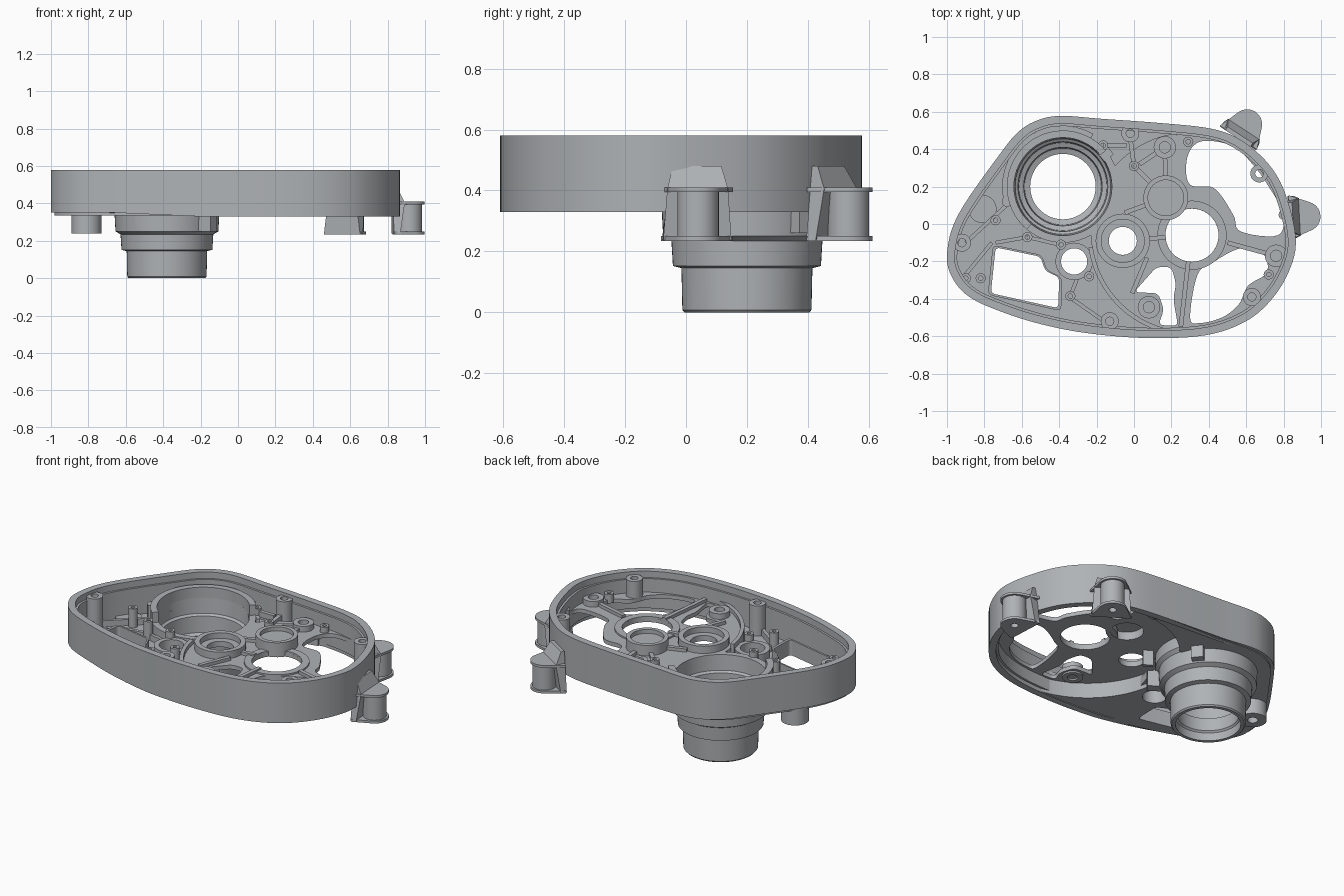
import bpy, bmesh, math
from mathutils import Vector

cube = bpy.data.objects.get("Cube")
if cube:
    bpy.data.objects.remove(cube)

metal = bpy.data.materials.new("cast_grey_metal")
metal.use_nodes = True
grey = (0.43, 0.45, 0.465, 1)
metal.diffuse_color = grey
metal.node_tree.nodes["Principled BSDF"].inputs["Base Color"].default_value = grey


# ---- helpers ----
def shade(ob):
    bpy.ops.object.select_all(action='DESELECT')
    ob.select_set(True)
    bpy.context.view_layer.objects.active = ob
    bpy.ops.object.shade_smooth_by_angle(angle=math.radians(35))
    for p in ob.data.polygons:
        if abs(p.normal.z) > 0.99:
            p.use_smooth = False


def finish(name, bm):
    bmesh.ops.remove_doubles(bm, verts=bm.verts, dist=1e-5)
    bmesh.ops.recalc_face_normals(bm, faces=bm.faces)
    me = bpy.data.meshes.new(name)
    bm.to_mesh(me)
    bm.free()
    me.materials.append(metal)
    ob = bpy.data.objects.new(name, me)
    bpy.context.collection.objects.link(ob)
    shade(ob)
    return ob


def slab(name, loops, z0, z1):
    """Flat plate: first loop is the edge, further loops are holes."""
    cu = bpy.data.curves.new(name + "_profile", 'CURVE')
    cu.dimensions, cu.fill_mode = '2D', 'BOTH'
    cu.extrude = (z1 - z0) / 2
    for loop in loops:
        sp = cu.splines.new('POLY')
        sp.points.add(len(loop) - 1)
        for p, (x, y) in zip(sp.points, loop):
            p.co = (x, y, 0, 1)
        sp.use_cyclic_u = True
    tmp = bpy.data.objects.new(name + "_profile", cu)
    bpy.context.collection.objects.link(tmp)
    me = bpy.data.meshes.new_from_object(tmp.evaluated_get(bpy.context.evaluated_depsgraph_get()))
    bm = bmesh.new()
    bm.from_mesh(me)
    bmesh.ops.translate(bm, verts=bm.verts, vec=(0, 0, (z0 + z1) / 2))
    bpy.data.objects.remove(tmp)
    bpy.data.curves.remove(cu)
    bpy.data.meshes.remove(me)
    return finish(name, bm)


def circle(c, r, n=40):
    return [(c[0] + r * math.cos(2 * math.pi * i / n), c[1] + r * math.sin(2 * math.pi * i / n)) for i in range(n)]


def smooth_loop(pts, steps=6):
    out, n = [], len(pts)
    for i in range(n):
        a, b, c, d = (Vector(pts[(i + k) % n]) for k in (-1, 0, 1, 2))
        for s in range(steps):
            t = s / steps
            out.append(tuple(0.5 * (2 * b + (c - a) * t + (2 * a - 5 * b + 4 * c - d) * t * t
                                    + (3 * b - a - 3 * c + d) * t ** 3)))
    return out


def round_corners(pts, r, steps=5):
    out = []
    for i, p in enumerate(pts):
        p, a, b = Vector(p), Vector(pts[i - 1]), Vector(pts[(i + 1) % len(pts)])
        s, e = p + (a - p).normalized() * r, p + (b - p).normalized() * r
        for k in range(steps + 1):
            t = k / steps
            out.append(tuple(s * (1 - t) ** 2 + p * 2 * t * (1 - t) + e * t * t))
    return out


def inset(loop, d):
    out = []
    for i, p in enumerate(loop):
        t = (Vector(loop[(i + 1) % len(loop)]) - Vector(loop[i - 1])).normalized()
        out.append((p[0] + t.y * d, p[1] - t.x * d))
    return out


def tube(name, c, r, hole, z0, z1, n=32):
    return slab(name, [circle(c, r, n), circle(c, hole, n)], z0, z1)


def rib(name, a, b, w, z0, z1):
    a, b = Vector(a), Vector(b)
    t = (b - a).normalized()
    s = Vector((-t.y, t.x)) * w / 2
    return slab(name, [[tuple(a + s), tuple(a - s), tuple(b - s), tuple(b + s)]], z0, z1)


def arc_wall(name, c, r0, r1, a0, a1, z0, z1, n=30):
    ang = [math.radians(a0 + (a1 - a0) * i / n) for i in range(n + 1)]
    pt = lambda r, a: (c[0] + r * math.cos(a), c[1] + r * math.sin(a))
    return slab(name, [[pt(r1, a) for a in ang] + [pt(r0, a) for a in reversed(ang)]], z0, z1)


def lathe(name, c, profile, n=64):
    bm = bmesh.new()
    vs = [bm.verts.new((c[0] + r, c[1], z)) for r, z in profile]
    es = [bm.edges.new((vs[i - 1], vs[i])) for i in range(len(vs))]
    bmesh.ops.spin(bm, geom=vs + es, cent=(*c, 0), axis=(0, 0, 1), angle=2 * math.pi, steps=n, use_merge=True)
    return finish(name, bm)


def cut(ob, cutter):
    m = ob.modifiers.new("cut", 'BOOLEAN')
    m.operation, m.object = 'DIFFERENCE', cutter
    bpy.context.view_layer.objects.active = ob
    bpy.ops.object.modifier_apply(modifier=m.name)
    shade(ob)


# ---- key positions ----
bore, disc, hub = (-0.38, 0.2), (0.30, -0.05), (0.31, -0.06)
bearing, cup, small_bearing = (-0.06, -0.09), (0.17, 0.14), (-0.32, -0.2)

outline = smooth_loop([
    (-1, -.16), (-.94, .05), (-.72, .37), (-.61, .5), (-.5, .56), (-.38, .578), (-.18, .563), (.14, .54),
    (.41, .51), (.57, .45), (.72, .32), (.81, .16), (.865, -.08), (.83, -.25), (.73, -.41), (.59, -.525),
    (.38, -.595), (.08, -.61), (-.24, -.585), (-.5, -.535), (-.72, -.465), (-.88, -.39), (-.97, -.29)])

# ---- outer wall, its lower edge rising a little toward the narrow end ----
wall = slab("outer_wall", [outline, inset(outline, 0.042)], 0.33, 0.58)
for v in wall.data.vertices:
    if v.co.z < 0.4:
        v.co.z += 0.022 * min(1, max(0, (-v.co.x - 0.2) / 0.5))
slab("wall_inner_ledge", [inset(outline, 0.03), inset(outline, 0.055)], 0.355, 0.54)

# ---- lower floor with window, and raised round floor with cutouts ----
window = [(-.74, -.125), (-.5, -.175), (-.475, -.25), (-.4, -.285), (-.405, -.45), (-.765, -.37)]
mid = Vector((-.58, -.28))
frame = round_corners([tuple(mid + (Vector(p) - mid) * 1.09) for p in window], 0.03)
window = round_corners(window, 0.025)
low = slab("lower_floor", [inset(outline, 0.02), circle(disc, 0.53, 72), window,
                           circle(small_bearing, 0.07)], 0.335, 0.372)
slab("window_frame", [frame, window], 0.335, 0.43)

upper_gap = smooth_loop([(.3, .21), (.43, .19), (.53, .05), (.57, -.04), (.77, -.06), (.795, .06), (.72, .2),
                         (.65, .3), (.54, .41), (.4, .445), (.32, .42), (.28, .33)])
right_gap = smooth_loop([(.57, -.13), (.69, -.16), (.71, -.26), (.61, -.33), (.56, -.43), (.47, -.5),
                         (.35, -.53), (.3, -.5), (.34, -.27), (.43, -.2)])
lower_gap = round_corners([(.12, -.23), (.2, -.23), (.225, -.32), (.21, -.4), (.235, -.545), (.13, -.54),
                           (.16, -.46), (.13, -.37), (0, -.365)], 0.03)
high = slab("round_floor", [circle(disc, 0.53, 72), upper_gap, right_gap, lower_gap, circle(cup, 0.095),
                            circle(hub, 0.142), circle(bearing, 0.075)], 0.43, 0.455)
cutter = slab("bore_cutter", [circle(bore, 0.265, 64)], 0.2, 0.7)
cutter.hide_render = True
for floor in (low, high):
    cut(floor, cutter)
bpy.data.objects.remove(cutter)
arc_wall("floor_step_front", disc, 0.525, 0.548, 188, 278, 0.335, 0.48)
arc_wall("floor_step_back", disc, 0.52, 0.54, 98, 140, 0.335, 0.455)

# ---- large stepped bore, with a taller wall on its outer side ----
lathe("stepped_bore", bore, [
    (.185, 0), (.205, 0), (.212, .008), (.215, .145), (.243, .152), (.248, .235), (.275, .25), (.28, .34),
    (.3, .36), (.3, .455), (.262, .455), (.255, .36), (.24, .35), (.235, .25), (.21, .24), (.205, .15),
    (.175, .14), (.175, .06), (.185, .05)])
arc_wall("bore_high_wall", bore, 0.262, 0.3, 40, 230, 0.36, 0.52)
arc_wall("bore_shelf", bore, 0.29, 0.325, 60, 200, 0.36, 0.49)
rib("bore_key", (-.2, .01), (-.13, -.04), .06, .25, .35)
rib("bore_side_lug", (-.18, .36), (-.13, .4), .07, .26, .45)
rib("underside_fin", (-.09, .06), (-.04, .03), .02, .335, .44)

# ---- bearing seats ----
tube("hub_lip", hub, 0.185, 0.142, 0.432, 0.465, 48)
tube("bearing_seat", bearing, 0.145, 0.115, 0.43, 0.5, 48)
tube("bearing_seat_floor", bearing, 0.13, 0.075, 0.43, 0.465, 48)
tube("blind_cup", cup, 0.12, 0.095, 0.43, 0.52, 48)
slab("blind_cup_floor", [circle(cup, 0.11)], 0.48, 0.495)
tube("small_bearing_seat", small_bearing, 0.1, 0.07, 0.335, 0.45)

# ---- screw posts: tall by the wall, thin and short inside ----
tall = [(-.92, -.1), (-.13, -.52), (-.02, .485), (.67, .27), (.63, -.39)]
for i, c in enumerate(tall):
    tube(f"tall_screw_post_{i}", c, 0.048, 0.022, 0.338 if c[0] < .5 else 0.43, 0.56, 24)
for i, c in enumerate([(.165, .41), (.08, -.445), (.76, -.17)]):
    tube(f"wide_screw_post_{i}", c, 0.06, 0.03, 0.42, 0.49, 24)
thin = [(.29, .44), (.8, .05), (.72, -.27), (-.165, .42), (0, .31), (-.57, -.07), (-.39, -.11),
        (-.34, -.385), (-.24, -.28), (-.9, -.29), (-.82, -.29), (-.68, .12), (-.74, .02)]
for i, c in enumerate(thin):
    tube(f"thin_screw_post_{i}", c, 0.027, 0.012, 0.36 if c[0] < -.2 else 0.435, 0.49, 16)

# ---- stiffening ribs ----
for i, (a, b) in enumerate([
        ((.5, -.1), (.72, -.16)), ((.29, -.2), (.25, -.55)), ((.17, -.07), (.08, -.08)),
        ((.17, .26), (.165, .36)), ((.09, .22), (0, .31)), ((0, .31), (-.02, .46)), ((-.05, .06), (.06, .1)),
        ((.03, .32), (.12, .38)), ((.07, -.18), (-.01, -.37)), ((-.04, .42), (-.165, .42))]):
    rib(f"upper_rib_{i}", a, b, 0.024, 0.44, 0.475)
for i, (a, b) in enumerate([
        ((-.9, -.1), (-.66, .12)), ((-.9, -.27), (-.76, -.1)), ((-.74, -.1), (-.57, -.07)),
        ((-.57, -.07), (-.4, -.11)), ((-.36, -.38), (-.16, -.52)), ((-.3, -.28), (-.34, -.385)),
        ((-.68, .12), (-.64, .25)), ((-.22, -.2), (-.19, -.1))]):
    rib(f"lower_rib_{i}", a, b, 0.02, 0.36, 0.41)

# ---- hollow foot under the floor ----
tube("hollow_foot", (-.81, .08), 0.08, 0.03, 0.24, 0.345)
slab("foot_cap", [circle((-.81, .08), 0.075)], 0.34, 0.385)


# ---- side mounting lugs ----
def lug(name, c, angle):
    a = math.radians(angle)
    u, v = Vector((math.cos(a), math.sin(a))), Vector((-math.sin(a), math.cos(a)))
    place = lambda p, q: tuple(Vector(c) + u * p + v * q)
    tip = [(0.08 * math.cos(t), 0.08 * math.sin(t)) for t in (math.radians(-70 + 10 * i) for i in range(15))]
    plate = [place(*p) for p in [(-.085, -.118)] + tip + [(-.085, .118)]]
    slab(name + "_lower_plate", [plate, circle(c, 0.022, 20)], .235, .25)
    slab(name + "_upper_plate", [plate], .395, .41)
    tube(name + "_barrel", c, 0.068, 0.022, 0.24, 0.405)
    bm = bmesh.new()
    rings = []
    for side in (-1, 1):
        rings.append([bm.verts.new((*place(p, side * w), z)) for p, w, z in (
            (-.09, .115, .238), (-.055, .112, .238), (-.03, .1, .405), (-.068, .08, .48), (-.09, .08, .48))])
        bm.faces.new(rings[-1])
    for i in range(5):
        bm.faces.new((rings[0][i - 1], rings[0][i], rings[1][i], rings[1][i - 1]))
    finish(name + "_bracket", bm)


lug("side_lug", (.917, .04), 3)
lug("back_lug", (.605, .533), 57)
